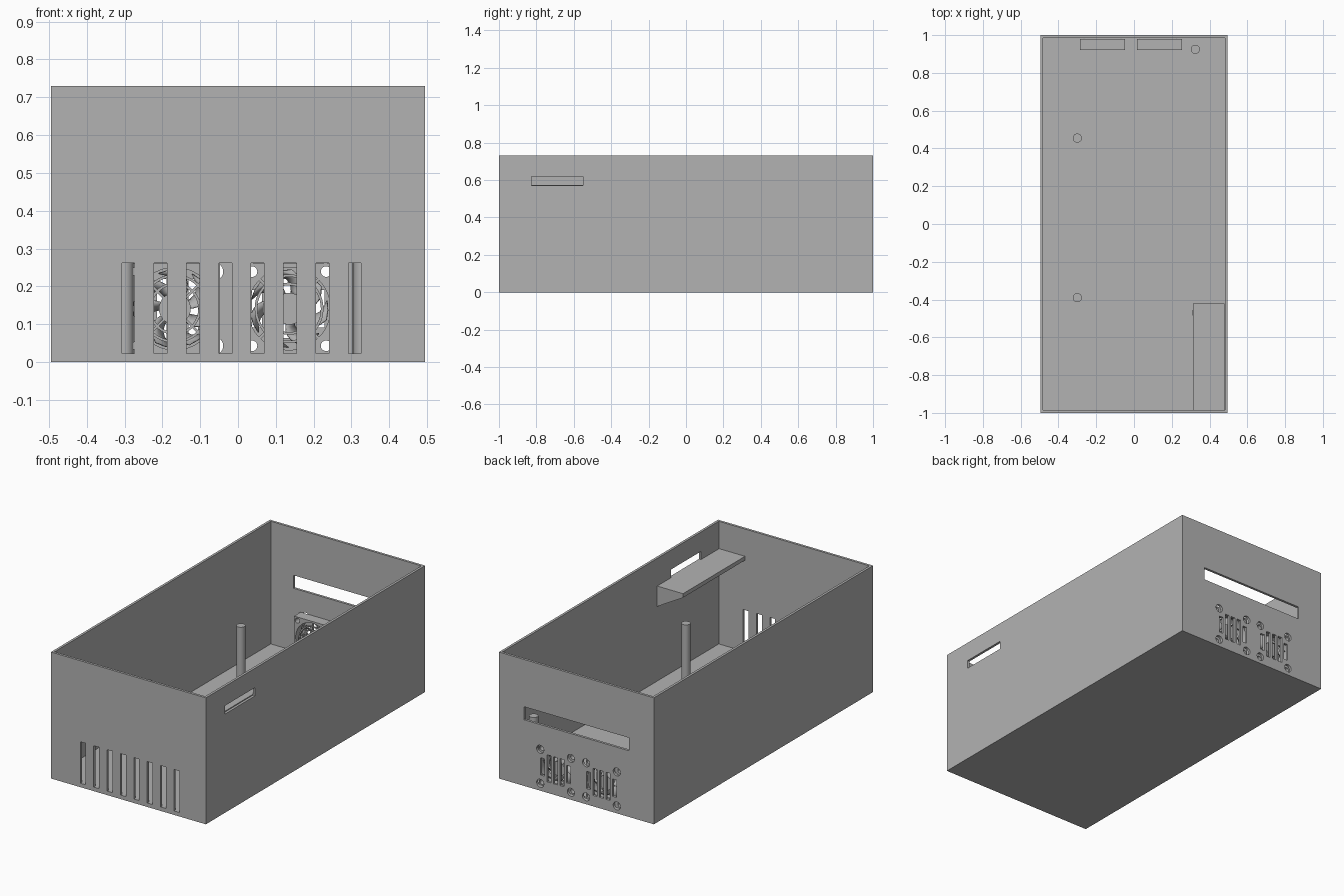
import bpy
import bmesh
import math
from mathutils import Matrix, Vector

default = bpy.data.objects.get("Cube")
if default:
    bpy.data.objects.remove(default, do_unlink=True)

grey = bpy.data.materials.new("plain_grey")
grey.use_nodes = True
COLOUR = (0.45, 0.45, 0.45, 1)
grey.diffuse_color = COLOUR
grey.node_tree.nodes["Principled BSDF"].inputs["Base Color"].default_value = COLOUR


def finish(name, bm, smooth=False):
    """Turn a bmesh into a named grey object."""
    bmesh.ops.recalc_face_normals(bm, faces=bm.faces)
    mesh = bpy.data.meshes.new(name)
    bm.to_mesh(mesh)
    bm.free()
    mesh.materials.append(grey)
    obj = bpy.data.objects.new(name, mesh)
    bpy.context.collection.objects.link(obj)
    if smooth:
        shade(obj)
    return obj


def activate(obj):
    bpy.ops.object.select_all(action='DESELECT')
    obj.select_set(True)
    bpy.context.view_layer.objects.active = obj


def shade(obj):
    activate(obj)
    bpy.ops.object.shade_smooth_by_angle(angle=math.radians(35))


def add_box(bm, x, y, z):
    """Box from (low, high) ranges."""
    spans = (x, y, z)
    centre = Vector([(a + b) / 2 for a, b in spans])
    size = Vector([b - a for a, b in spans])
    bmesh.ops.create_cube(bm, size=1, matrix=Matrix.LocRotScale(centre, None, size))


def add_rod(bm, centre, radius, length, axis='Z', sides=32):
    turn = Matrix.Rotation(math.pi / 2, 4, 'X') if axis == 'Y' else Matrix()
    bmesh.ops.create_cone(bm, cap_ends=True, segments=sides, radius1=radius, radius2=radius,
                          depth=length, matrix=Matrix.Translation(centre) @ turn)


def cut(obj, bm):
    cutter = finish("cutter", bm)
    cutter.hide_render = True
    mod = obj.modifiers.new("cut", 'BOOLEAN')
    mod.operation = 'DIFFERENCE'
    mod.solver = 'EXACT'
    mod.object = cutter
    activate(obj)
    bpy.ops.object.modifier_apply(modifier=mod.name)
    bpy.data.objects.remove(cutter, do_unlink=True)


HALF_X, HALF_Y, HEIGHT = 0.495, 1.0, 0.73
WALL, FLOOR = 0.02, 0.022
FAN_Z, FAN_HALF, BOLT = 0.141, 0.119, 0.098
CORNERS = [(sx, sz) for sx in (-1, 1) for sz in (-1, 1)]

# Open-topped case
bm = bmesh.new()
add_box(bm, (-HALF_X, HALF_X), (-HALF_Y, HALF_Y), (0, HEIGHT))
top = max(bm.faces, key=lambda f: f.calc_center_median().z)
bmesh.ops.inset_region(bm, faces=[top], thickness=WALL)
inner = bmesh.ops.extrude_discrete_faces(bm, faces=[top])["faces"][0]
for v in inner.verts:
    v.co.z = FLOOR
case = finish("case", bm)

# Openings in the walls
bm = bmesh.new()
FRONT, BACK = (-1.1, -0.95), (0.95, 1.1)
for i in range(8):
    x = -0.29 + i * 0.0855
    add_box(bm, (x - 0.017, x + 0.017), FRONT, (0.023, 0.262))
add_box(bm, (0.45, 0.6), (-0.825, -0.55), (0.57, 0.618))
add_box(bm, (-0.335, 0.335), BACK, (0.382, 0.457))
for centre in (-0.16, 0.133):
    for i in range(-2, 3):
        x = centre + i * 0.0415
        half = 0.05 if abs(i) == 2 else 0.078
        add_box(bm, (x - 0.013, x + 0.013), BACK, (FAN_Z - half, FAN_Z + half))
    for sx, sz in CORNERS:
        add_rod(bm, (centre + sx * BOLT, 1, FAN_Z + sz * BOLT), 0.023, 0.15, 'Y')
cut(case, bm)

# Wedge-shaped shelf below the side opening
bm = bmesh.new()
profile = [(0.478, 0.573), (0.313, 0.573), (0.313, 0.55), (0.478, 0.455)]
face = bm.faces.new([bm.verts.new((x, -0.985, z)) for x, z in profile])
end = bmesh.ops.extrude_face_region(bm, geom=[face])["geom"]
bmesh.ops.translate(bm, vec=(0, 0.565, 0),
                    verts=[g for g in end if isinstance(g, bmesh.types.BMVert)])
finish("side_shelf", bm)

# Support posts
POST_TOP = 0.38
for i, (x, y) in enumerate([(-0.3, -0.39), (-0.3, 0.455), (0.325, 0.925), (0.33, -0.47)]):
    bm = bmesh.new()
    add_rod(bm, (x, y, (POST_TOP + 0.01) / 2), 0.024, POST_TOP - 0.01)
    finish(f"support_post_{i + 1}", bm, smooth=True)


def add_ring(bm, cx, y, radius, width, depth, sides=48):
    """Flat ring facing the y axis."""
    section = [(radius, 0), (radius + width, 0), (radius + width, depth), (radius, depth)]
    loops = []
    for i in range(sides):
        a = math.tau * i / sides
        loops.append([bm.verts.new((cx + r * math.cos(a), y + d, FAN_Z + r * math.sin(a)))
                      for r, d in section])
    for i, loop in enumerate(loops):
        after = loops[(i + 1) % sides]
        for j in range(4):
            k = (j + 1) % 4
            bm.faces.new([loop[j], loop[k], after[k], after[j]])


# Two fans against the back wall
for side, cx in (("right", -0.167), ("left", 0.135)):
    bm = bmesh.new()
    add_box(bm, (cx - FAN_HALF, cx + FAN_HALF), (0.92, 0.98),
            (FAN_Z - FAN_HALF, FAN_Z + FAN_HALF))
    frame = finish(f"{side}_fan_frame", bm)
    bm = bmesh.new()
    add_rod(bm, (cx, 0.95, FAN_Z), 0.109, 0.2, 'Y', 64)
    for sx, sz in CORNERS:
        add_rod(bm, (cx + sx * BOLT, 0.95, FAN_Z + sz * BOLT), 0.014, 0.2, 'Y')
    cut(frame, bm)
    shade(frame)

    bm = bmesh.new()
    add_rod(bm, (cx, 0.947, FAN_Z), 0.042, 0.05, 'Y')
    finish(f"{side}_fan_hub", bm, smooth=True)

    # Guard rings joined by crossing struts
    bm = bmesh.new()
    for radius in (0.062, 0.084):
        add_ring(bm, cx, 0.921, radius, 0.007, 0.006)
    for i in range(4):
        turn = Matrix.Rotation(math.pi / 4 + i * math.pi / 2, 4, 'Y')
        bmesh.ops.create_cube(bm, size=1, matrix=Matrix.Translation((cx, 0.924, FAN_Z)) @ turn
                              @ Matrix.Translation((0.075, 0, 0))
                              @ Matrix.Diagonal((0.072, 0.006, 0.007, 1)))
    finish(f"{side}_fan_guard", bm, smooth=True)

    # Swept, pitched blades
    bm = bmesh.new()
    STEPS = 6
    for b in range(7):
        rows = []
        for i in range(STEPS + 1):
            t = i / STEPS
            r = 0.038 + 0.066 * t
            start = math.tau * b / 7 + 0.6 * t * t
            rows.append([bm.verts.new((cx + r * math.cos(start + 0.5 * w), 0.935 + 0.03 * w,
                                       FAN_Z + r * math.sin(start + 0.5 * w)))
                         for w in (0, 0.5, 1)])
        for low, high in zip(rows, rows[1:]):
            for j in range(2):
                bm.faces.new([low[j], low[j + 1], high[j + 1], high[j]])
    blades = finish(f"{side}_fan_blades", bm, smooth=True)
    solid = blades.modifiers.new("thickness", 'SOLIDIFY')
    solid.thickness = 0.004
